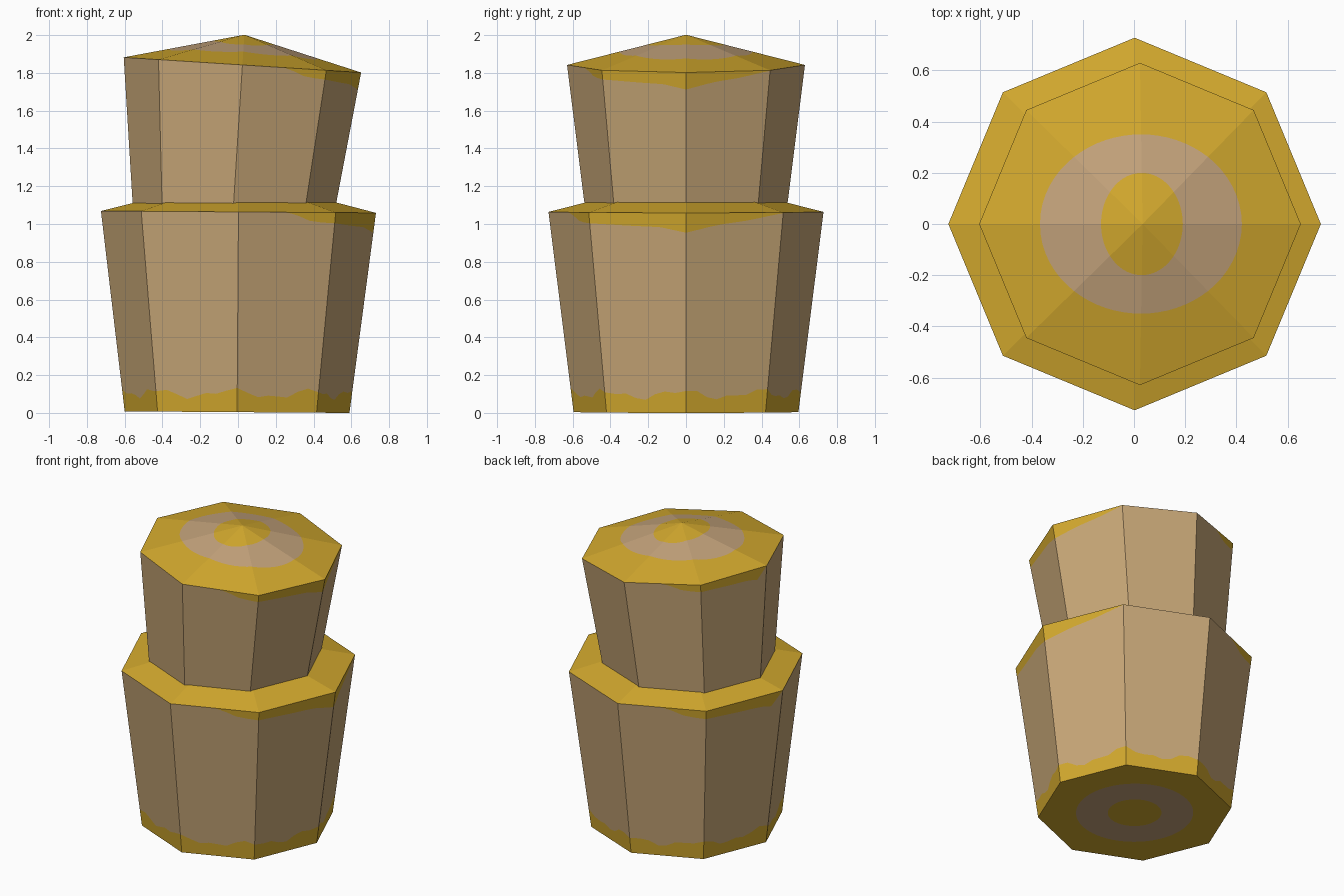
import bpy, bmesh
from math import sin, cos, pi, radians, degrees
from mathutils import Matrix

if "Cube" in bpy.data.objects:
    bpy.data.objects.remove(bpy.data.objects["Cube"])


def make_material(name, rgb):
    mat = bpy.data.materials.new(name)
    colour = [(c / 255 / 12.92) if c < 10 else ((c / 255 + 0.055) / 1.055) ** 2.4 for c in rgb] + [1]
    mat.use_nodes = True
    mat.diffuse_color = colour
    mat.node_tree.nodes["Principled BSDF"].inputs["Base Color"].default_value = colour
    return mat


MATERIALS = [make_material("golden yellow", (212, 170, 46)),
             make_material("warm tan", (201, 168, 120)),
             make_material("dusty tan", (197, 164, 124))]
YELLOW, TAN, RING = range(3)

SEGMENTS = 64
BASE_R, RIM_R, HEIGHT, PEAK = 0.595, 0.728, 1.06, 1.245


def octagon(t):
    """Distance to the edge of a unit octagon at angle t."""
    return cos(pi / 8) / cos(t % (pi / 4) - pi / 8)


def ellipse(t, rx, ry):
    return ((cos(t) / rx) ** 2 + (sin(t) / ry) ** 2) ** -0.5


def band_height(t):
    """Wavy top edge of the yellow band at the foot."""
    return 0.098 + 0.02 * sin(8 * t + 2) + 0.012 * sin(19 * t)


def patch_depth(t):
    """Depth of the yellow patches that hang from the rim."""
    a = (degrees(t) + 180) % 360 - 180
    if a > 90:
        a -= 180
        if a > 0.1:
            return 0
    elif a < -90:
        return 0
    keys = [(-66, 0), (-55, 0.05), (-25, 0.07), (-12, 0.075), (0, 0.105),
            (14, 0.065), (30, 0.04), (46, 0)]
    for (a0, d0), (a1, d1) in zip(keys, keys[1:]):
        if a0 <= a <= a1:
            return d0 + (d1 - d0) * (a - a0) / (a1 - a0)
    return 0


def wall(t, z):
    return octagon(t) * (BASE_R + (RIM_R - BASE_R) * z / HEIGHT), z


def roof(t, r):
    return r, PEAK - (PEAK - HEIGHT) * r / (RIM_R * octagon(t))


# Outlines from the underside centre to the peak, with the colour above each
LOOPS = [(lambda t: (ellipse(t, 0.165, 0.165), 0), RING),
         (lambda t: (ellipse(t, 0.36, 0.36), 0), YELLOW),
         (lambda t: wall(t, 0), YELLOW),
         (lambda t: wall(t, band_height(t)), TAN),
         (lambda t: wall(t, HEIGHT - patch_depth(t)), YELLOW),
         (lambda t: wall(t, HEIGHT), YELLOW),
         (lambda t: roof(t, ellipse(t, 0.457, 0.405)), RING),
         (lambda t: roof(t, ellipse(t, 0.185, 0.231)), YELLOW)]


def make_tier(name, matrix):
    bm = bmesh.new()
    rings = []
    for outline, _ in LOOPS:
        ring = []
        for i in range(SEGMENTS):
            t = 2 * pi * i / SEGMENTS
            r, z = outline(t)
            ring.append(bm.verts.new((r * cos(t), r * sin(t), z)))
        rings.append(ring)
    bottom = bm.verts.new((0, 0, 0))
    peak = bm.verts.new((0, 0, PEAK))
    for i in range(SEGMENTS):
        j = (i + 1) % SEGMENTS
        bm.faces.new((bottom, rings[0][j], rings[0][i])).material_index = YELLOW
        bm.faces.new((peak, rings[-1][i], rings[-1][j])).material_index = YELLOW
        for low, high, (_, colour) in zip(rings, rings[1:], LOOPS):
            bm.faces.new((low[i], low[j], high[j], high[i])).material_index = colour
    # Close the seams where a patch has no depth
    bmesh.ops.remove_doubles(bm, verts=bm.verts, dist=0.0001)
    bmesh.ops.recalc_face_normals(bm, faces=bm.faces)
    bm.transform(matrix)
    mesh = bpy.data.meshes.new(name)
    bm.to_mesh(mesh)
    bm.free()
    for mat in MATERIALS:
        mesh.materials.append(mat)
    obj = bpy.data.objects.new(name, mesh)
    bpy.context.collection.objects.link(obj)


def placed(x, z, tilt, size):
    return (Matrix.Translation((x, 0, z)) @ Matrix.Rotation(radians(tilt), 4, "Y")
            @ Matrix.Scale(size, 4))


# Broad lower tier and the smaller leaning tier sunk into it
make_tier("lower_tier", placed(-0.005, 0.004, 0.4, 1))
make_tier("upper_tier", placed(-0.035, 0.927, 3.65, 0.865))
